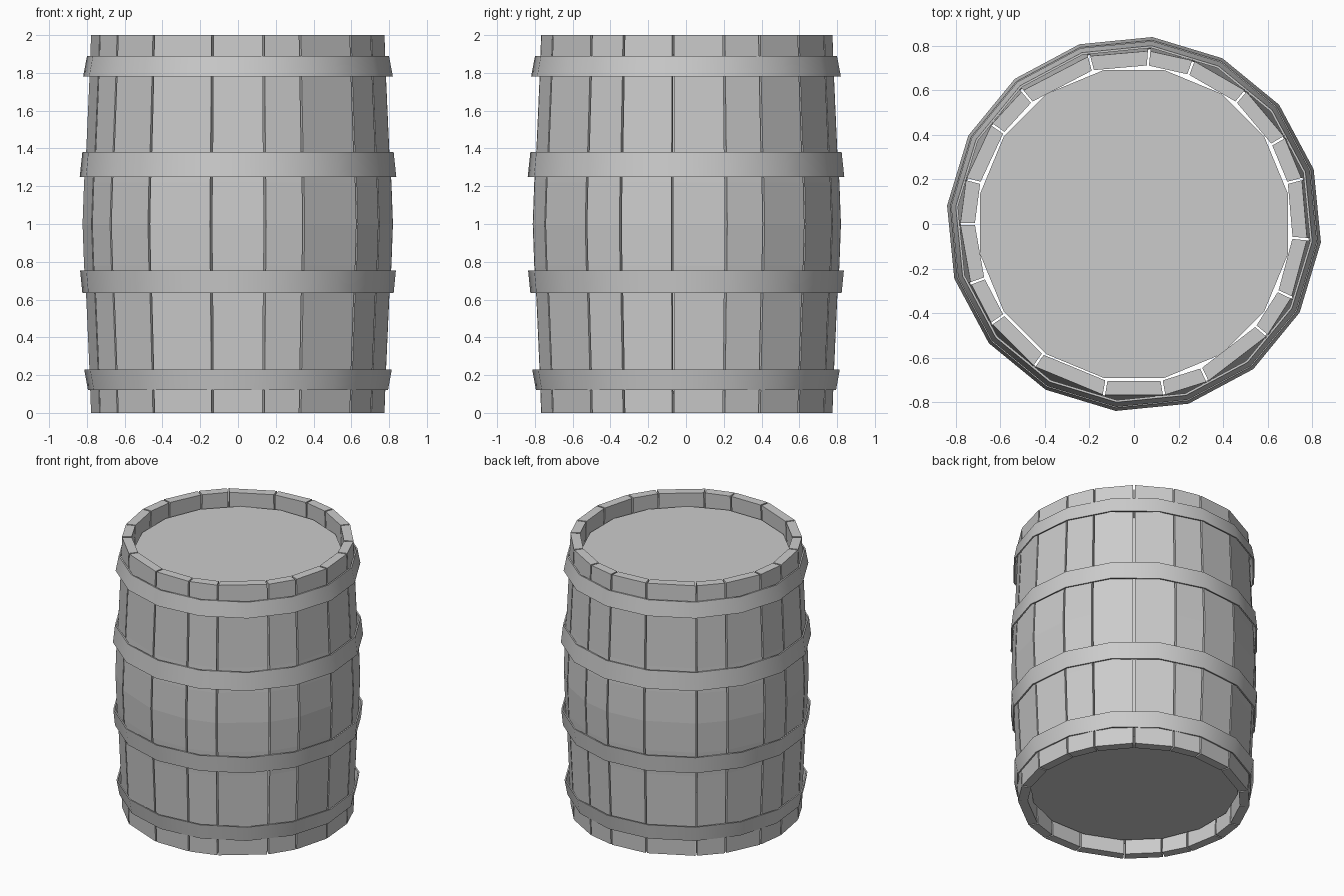
import bpy, bmesh
from math import radians, cos, sin

if "Cube" in bpy.data.objects:
    bpy.data.objects.remove(bpy.data.objects["Cube"])


def new_object(name, bm):
    bmesh.ops.recalc_face_normals(bm, faces=bm.faces)
    me = bpy.data.meshes.new(name)
    bm.to_mesh(me)
    bm.free()
    ob = bpy.data.objects.new(name, me)
    bpy.context.collection.objects.link(ob)
    return ob


def polar(r, a, z):
    return (r * cos(a), r * sin(a), z)


def skin(bm, rings, closed):
    """Join successive 4+ sided loops with quads; cap or close the ends."""
    n = len(rings[0])
    pairs = list(zip(rings, rings[1:] + rings[:1])) if closed else list(zip(rings, rings[1:]))
    for a, b in pairs:
        for i in range(n):
            j = (i + 1) % n
            bm.faces.new((a[i], a[j], b[j], b[i]))
    if not closed:
        bm.faces.new(rings[0])
        bm.faces.new(rings[-1])


# Bulging stave profile (height, radius), mirrored about mid height
upper = [(1.0, 0.823), (1.22, 0.815), (1.4, 0.803), (1.78, 0.786), (2.0, 0.778)]
profile = [(2 - z, r) for z, r in reversed(upper[1:])] + upper

# Staves of uneven width: each is a bent plank with flat faces
widths = [15, 20, 20, 15, 20, 20, 15, 25, 15, 20, 25, 20, 15, 20, 15, 20, 15, 25, 20]
THICK, GAP = 0.065, 0.4
angle = 85
for k, w in enumerate(widths):
    a0, a1 = radians(angle - w + GAP), radians(angle - GAP)
    bm = bmesh.new()
    rings = []
    for z, r in profile:
        corners = [(r, a0), (r, a1), (r - THICK, a1), (r - THICK, a0)]
        rings.append([bm.verts.new(polar(rr, a, z)) for rr, a in corners])
    skin(bm, rings, closed=False)
    new_object(f"stave_{k + 1}", bm)
    angle -= w

# Recessed heads: the ends of one inner 16-sided drum
bm = bmesh.new()
skin(bm, [[bm.verts.new(polar(0.703, radians(22.5 * i + 11.25), z)) for i in range(16)]
          for z in (0.1, 1.9)], closed=False)
new_object("barrel_heads", bm)


# Hoops: thin 16-sided flared bands
def hoop(name, z0, r0, z1, r1, t=0.01):
    bm = bmesh.new()
    rings = []
    for i in range(16):
        a = radians(22.5 * i - 5.6)
        section = [(r0, z0), (r1, z1), (r1 - t, z1), (r0 - t, z0)]
        rings.append([bm.verts.new(polar(r, a, z)) for r, z in section])
    skin(bm, rings, closed=True)
    ob = new_object(name, bm)
    bpy.ops.object.select_all(action='DESELECT')
    ob.select_set(True)
    bpy.context.view_layer.objects.active = ob
    bpy.ops.object.shade_smooth_by_angle(angle=radians(40))


hoop("top_hoop", 1.78, 0.824, 1.89, 0.803)
hoop("upper_middle_hoop", 1.25, 0.842, 1.38, 0.828)
hoop("lower_middle_hoop", 0.635, 0.828, 0.755, 0.84)
hoop("bottom_hoop", 0.12, 0.798, 0.23, 0.818)
